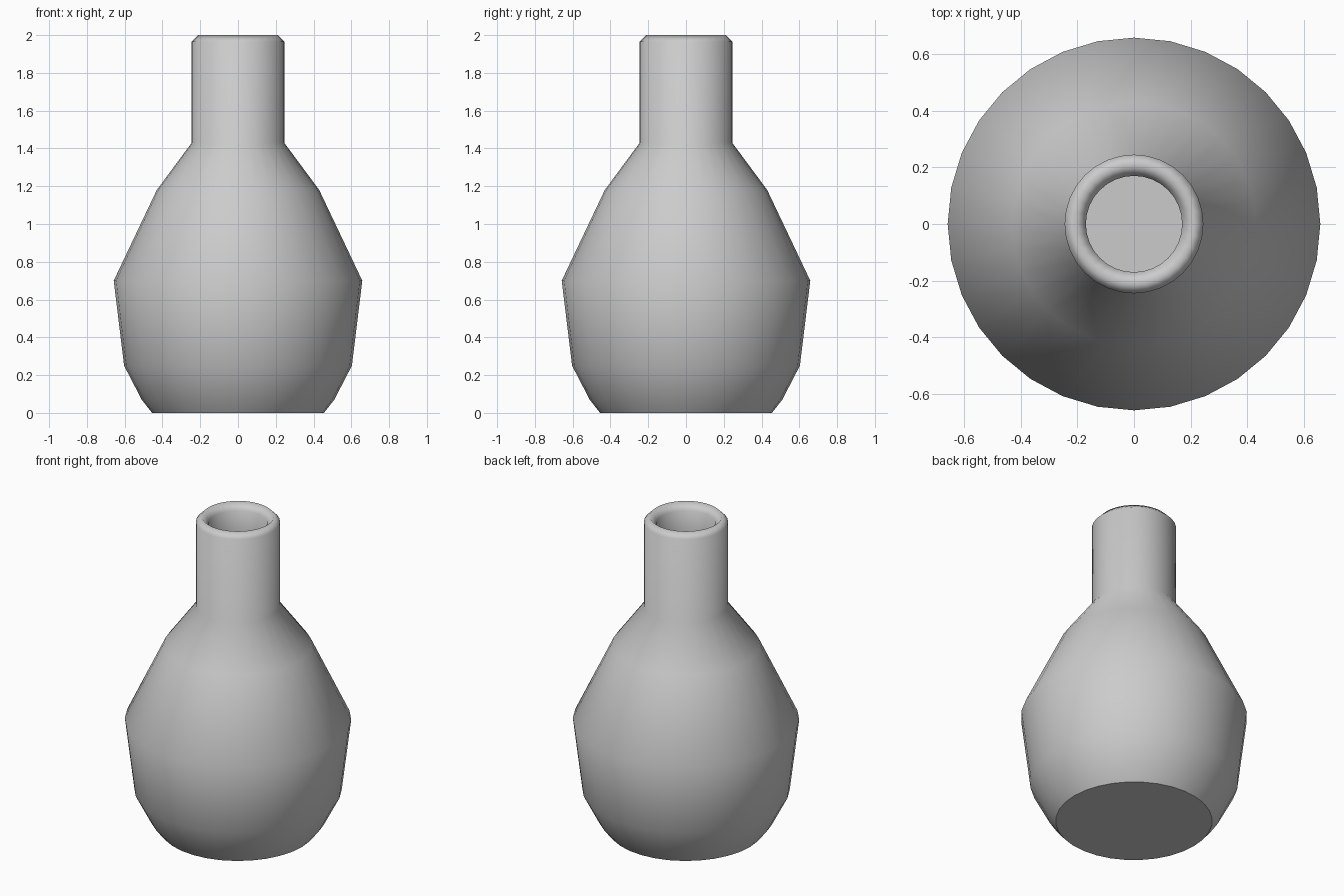
import bpy, bmesh, math

if "Cube" in bpy.data.objects:
    bpy.data.objects.remove(bpy.data.objects["Cube"])

SIDES = 32

# Vase profile (radius, height): foot, belly, shoulder, neck, bevelled lip, inner throat
profile = [(0.455, 0), (0.51, 0.07), (0.603, 0.25), (0.658, 0.70), (0.43, 1.18),
           (0.245, 1.43), (0.245, 1.965), (0.21, 2.0), (0.17, 1.955), (0.17, 1.80)]

bm = bmesh.new()
rings = []
for r, z in profile:
    rings.append([bm.verts.new((r * math.cos(2 * math.pi * i / SIDES),
                                r * math.sin(2 * math.pi * i / SIDES), z))
                  for i in range(SIDES)])

# Walls
for lower, upper in zip(rings, rings[1:]):
    for i in range(SIDES):
        j = (i + 1) % SIDES
        bm.faces.new((lower[i], lower[j], upper[j], upper[i])).smooth = True

# Flat base
bm.faces.new(rings[0][::-1]).smooth = False

mesh = bpy.data.meshes.new("vase")
bm.to_mesh(mesh)
bm.free()
bpy.context.collection.objects.link(bpy.data.objects.new("vase", mesh))
